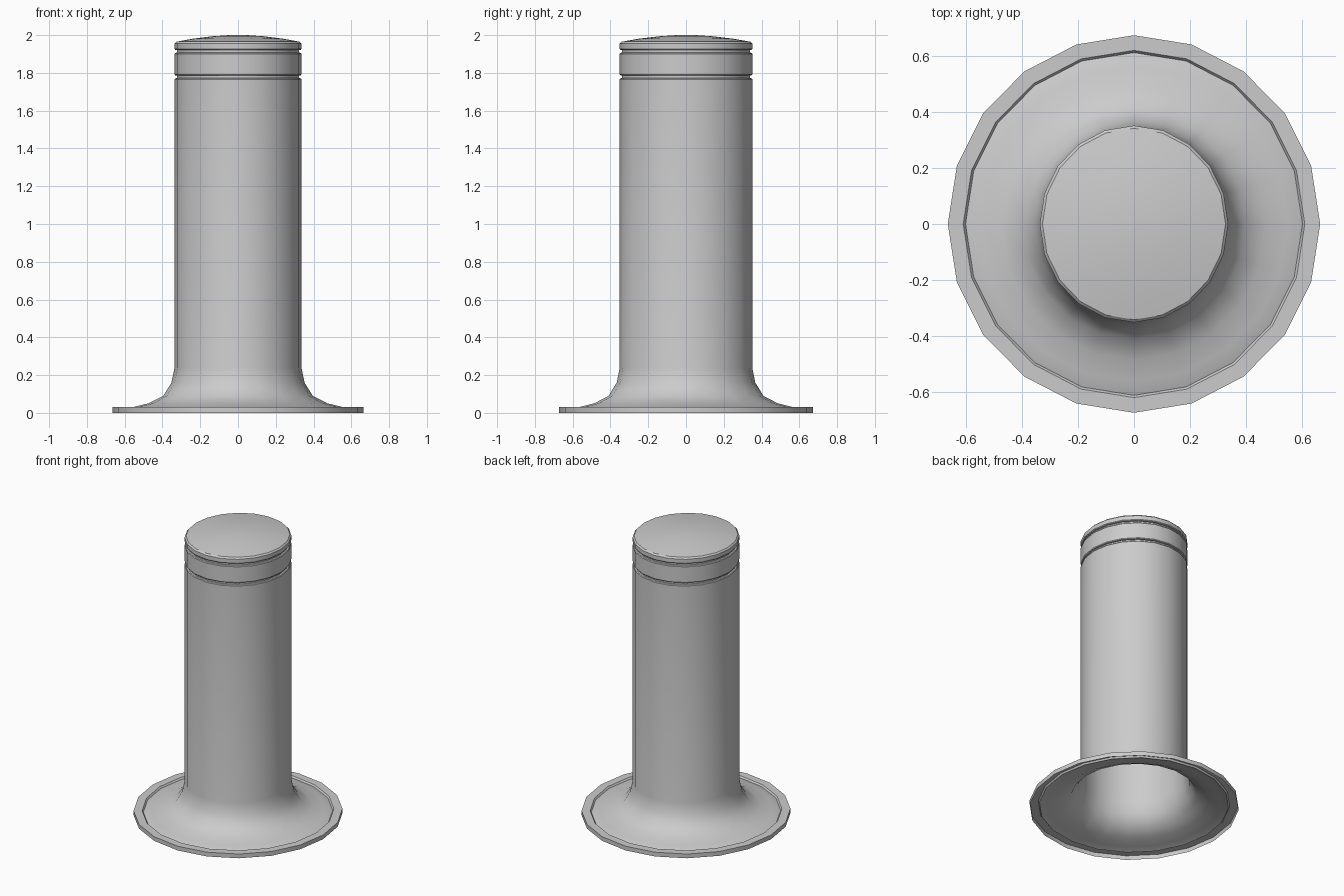
import bpy, bmesh, math

if "Cube" in bpy.data.objects:
    bpy.data.objects.remove(bpy.data.objects["Cube"])

SIDES = 20


def ring_radii(r):
    """Slightly narrower in x than in y, most noticeable on the column."""
    t = min(max((r - 0.35) / 0.322, 0), 1)
    d = 0.015 * (1 - t) + 0.009 * t
    return r - d * min(r / 0.35, 1), r


def lathe(name, profile):
    """Revolve (radius, z) points into an open shell; radius 0 closes with a point."""
    bm = bmesh.new()
    rings = []
    for r, z in profile:
        if r == 0:
            rings.append([bm.verts.new((0, 0, z))] * SIDES)
            continue
        rx, ry = ring_radii(r)
        rings.append([bm.verts.new((rx * math.cos(a), ry * math.sin(a), z))
                      for a in (2 * math.pi * i / SIDES for i in range(SIDES))])
    for low, high in zip(rings, rings[1:]):
        for i in range(SIDES):
            j = (i + 1) % SIDES
            loop = [low[i], low[j], high[j], high[i]]
            bm.faces.new(list(dict.fromkeys(loop)))
    mesh = bpy.data.meshes.new(name)
    bm.to_mesh(mesh)
    bm.free()
    obj = bpy.data.objects.new(name, mesh)
    bpy.context.collection.objects.link(obj)
    bpy.ops.object.select_all(action='DESELECT')
    obj.select_set(True)
    bpy.context.view_layer.objects.active = obj
    bpy.ops.object.shade_smooth_by_angle(angle=math.radians(32))
    return obj


def groove(z, r=0.351):
    """Bevelled ring groove around the column."""
    return [(r, z - 0.014), (r - 0.004, z - 0.009), (r - 0.013, z - 0.007),
            (r - 0.013, z + 0.005), (r - 0.004, z + 0.007), (r, z + 0.012)]


# Flange lip with its seam, open underneath
flange = [(0.673, 0), (0.673, 0.03), (0.619, 0.03), (0.611, 0.019), (0.604, 0.022)]
# Trumpet flare up to the column
flare = [(0.56, 0.032), (0.485, 0.051), (0.41, 0.09), (0.367, 0.16), (0.351, 0.24)]
# Column with two grooves, then the bevelled shallow dome
column = groove(1.78) + groove(1.915)
cap = [(0.351, 1.955), (0.341, 1.965), (0.25, 1.981), (0.14, 1.994), (0.05, 2.0), (0, 2.0)]

lathe("bollard_post", flange + flare + column + cap)
